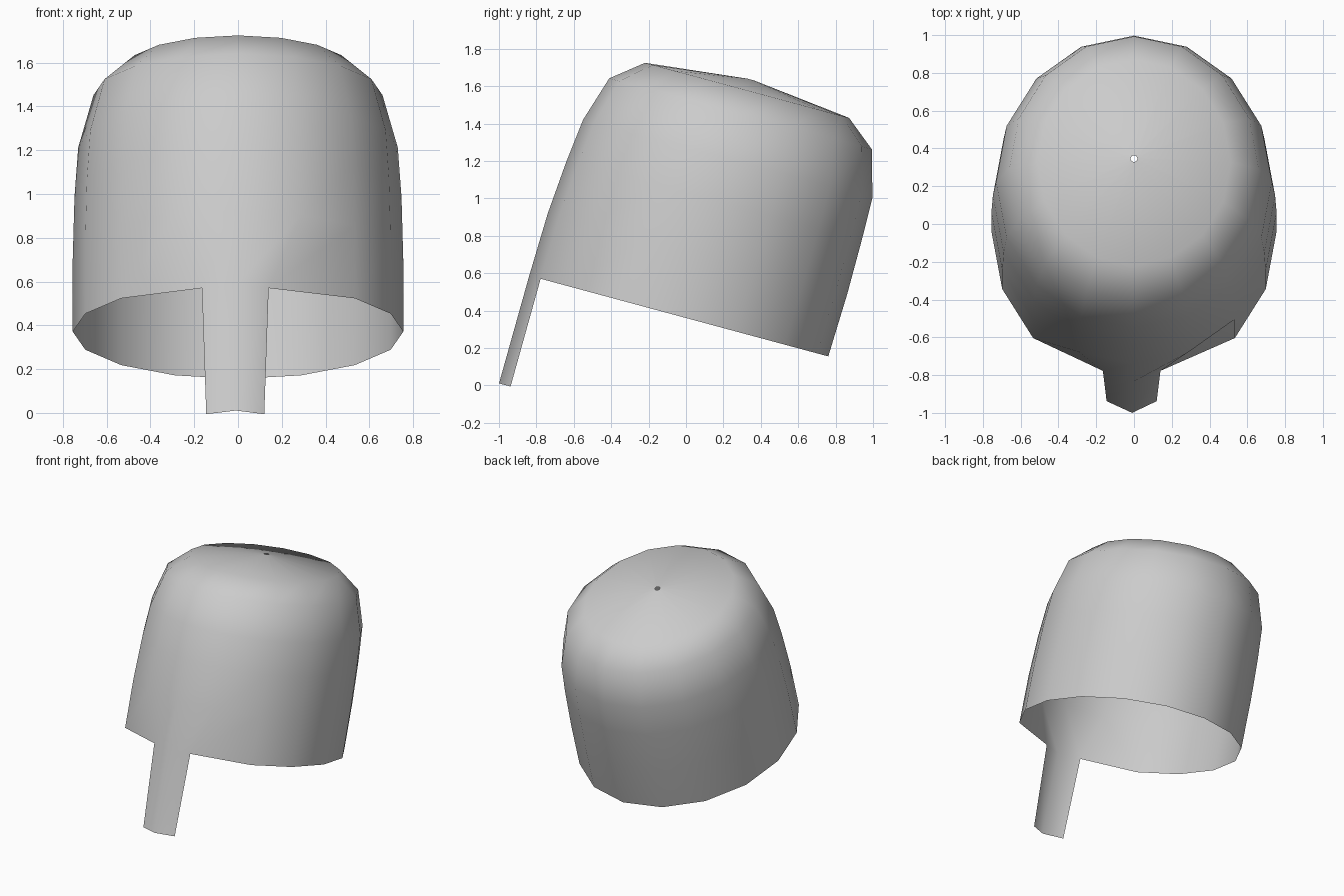
import bpy, bmesh
from math import sin, cos, pi, radians
from mathutils import Matrix

if "Cube" in bpy.data.objects:
    bpy.data.objects.remove(bpy.data.objects["Cube"])

N = 16
# (height along tilted axis, centre offset, half width, half depth), rim to crown
RINGS = [
    (0.348, -0.134, 0.755, 0.828),
    (0.697, -0.124, 0.755, 0.829),
    (0.993, -0.112, 0.747, 0.817),
    (1.229, -0.100, 0.730, 0.801),
    (1.478, -0.097, 0.660, 0.727),
    (1.608, -0.096, 0.512, 0.565),
    (1.669, -0.092, 0.018, 0.018),   # tiny hole at the crown
]

bm = bmesh.new()


def ring(w, c, rx, ry):
    # vertex 0 sits at the front centre
    return [bm.verts.new((rx * sin(2 * pi * i / N), c - ry * cos(2 * pi * i / N), w))
            for i in range(N)]


# Open bowl
rings = [ring(*r) for r in RINGS]
for a, b in zip(rings, rings[1:]):
    for i in range(N):
        j = (i + 1) % N
        bm.faces.new((a[i], a[j], b[j], b[i]))

# Nose guard: rim corners pulled inward, then extended downward
left, mid, right = rings[0][-1], rings[0][0], rings[0][1]
left.co.x, mid.co.x, right.co.x = -0.165, -0.01, 0.14
tip = [bm.verts.new(p) for p in ((-0.145, -0.904, -0.25),
                                 (-0.01, -0.968, -0.25),
                                 (0.12, -0.904, -0.25))]
bm.faces.new((tip[0], tip[1], mid, left))
bm.faces.new((tip[1], tip[2], right, mid))

# Tilt the whole helmet backwards
bm.transform(Matrix.Rotation(radians(-15.1), 4, 'X'))

mesh = bpy.data.meshes.new("helmet_shell")
bm.to_mesh(mesh)
bm.free()
mesh.shade_smooth()
helmet = bpy.data.objects.new("helmet_shell", mesh)
bpy.context.collection.objects.link(helmet)
